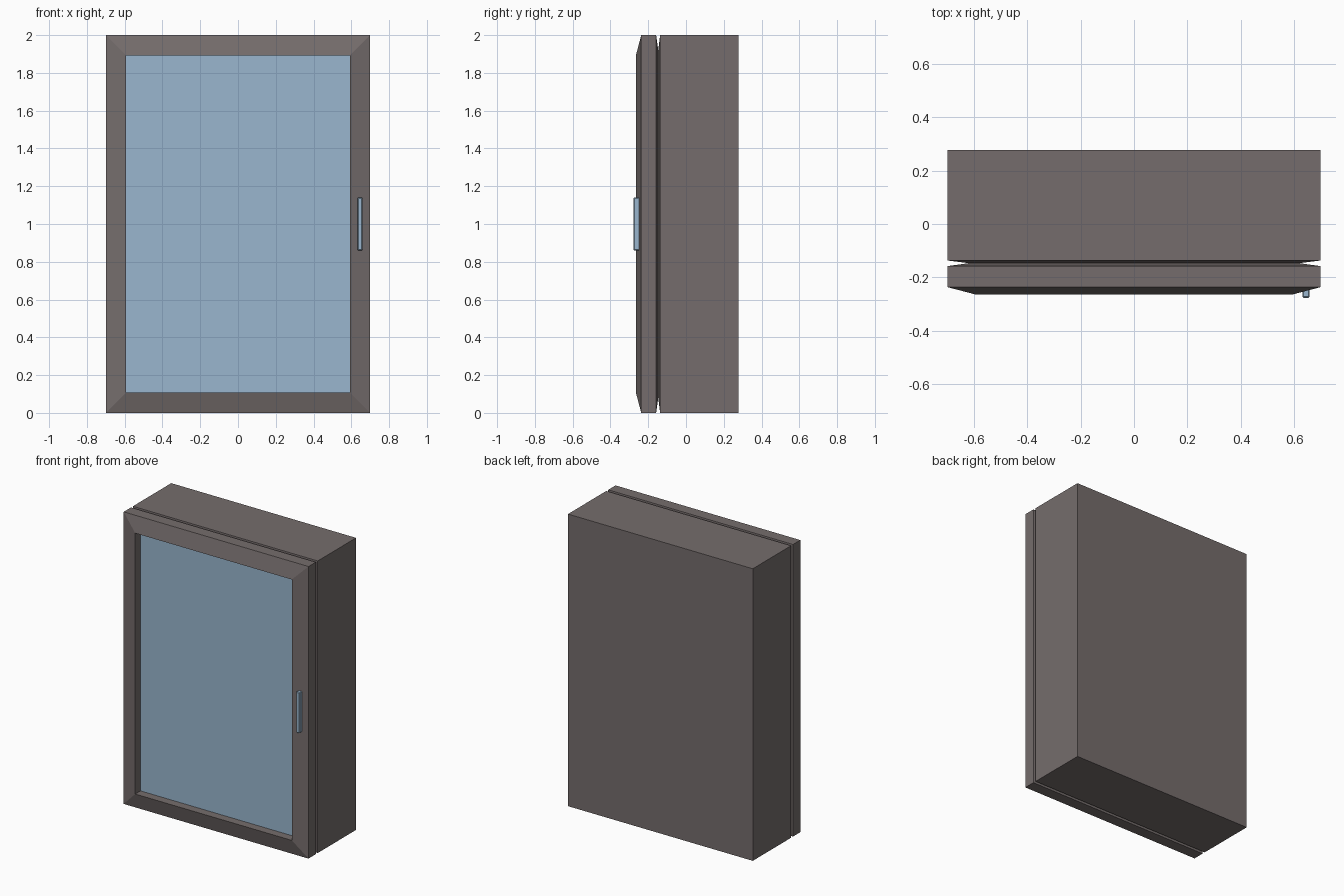
import bpy, bmesh

if "Cube" in bpy.data.objects:
    bpy.data.objects.remove(bpy.data.objects["Cube"])

W, H = 0.7, 2.0  # half width and height of the cabinet


def material(name, rgb):
    m = bpy.data.materials.new(name)
    m.diffuse_color = (*rgb, 1)
    m.use_nodes = True
    m.node_tree.nodes["Principled BSDF"].inputs["Base Color"].default_value = m.diffuse_color
    return m


frame_mat = material("warm grey", (0.178, 0.152, 0.150))
glass_mat = material("pale blue", (0.32, 0.47, 0.62))


def loft(name, rings, mat, cap_start=True, cap_end=True):
    """Join rectangles given as (y, inset from the outer edge)."""
    bm = bmesh.new()
    loops = []
    for y, i in rings:
        corners = ((-W + i, i), (W - i, i), (W - i, H - i), (-W + i, H - i))
        loops.append([bm.verts.new((x, y, z)) for x, z in corners])
    for a, b in zip(loops, loops[1:]):
        for k in range(4):
            n = (k + 1) % 4
            bm.faces.new((a[k], a[n], b[n], b[k]))
    if cap_start:
        bm.faces.new(loops[0])
    if cap_end:
        bm.faces.new(loops[-1])
    return finish(name, bm, mat)


def finish(name, bm, mat):
    bmesh.ops.recalc_face_normals(bm, faces=bm.faces)
    me = bpy.data.meshes.new(name)
    bm.to_mesh(me)
    bm.free()
    me.materials.append(mat)
    ob = bpy.data.objects.new(name, me)
    bpy.context.collection.objects.link(ob)
    return ob


# Cabinet body, its front rim sloping into the door seam
loft("cabinet_body", [(0.277, 0), (-0.137, 0), (-0.147, 0.08)], frame_mat)

# Door frame: sloped back, flat rim, chamfered front and recessed opening
BORDER = 0.107
loft("door_frame", [(-0.147, 0.08), (-0.158, 0), (-0.237, 0),
                    (-0.265, BORDER), (-0.205, BORDER)], frame_mat)

# Glass pane set back inside the frame
loft("glass_pane", [(-0.202, BORDER), (-0.208, BORDER)], glass_mat)

# Handle on the right stile
bm = bmesh.new()
bmesh.ops.create_cube(bm, size=1)
bmesh.ops.scale(bm, vec=(0.026, 0.037, 0.28), verts=bm.verts)
bmesh.ops.translate(bm, vec=(0.646, -0.2585, 1.0), verts=bm.verts)
bmesh.ops.bevel(bm, geom=bm.edges[:], offset=0.004, segments=1, affect='EDGES')
finish("door_handle", bm, glass_mat)
